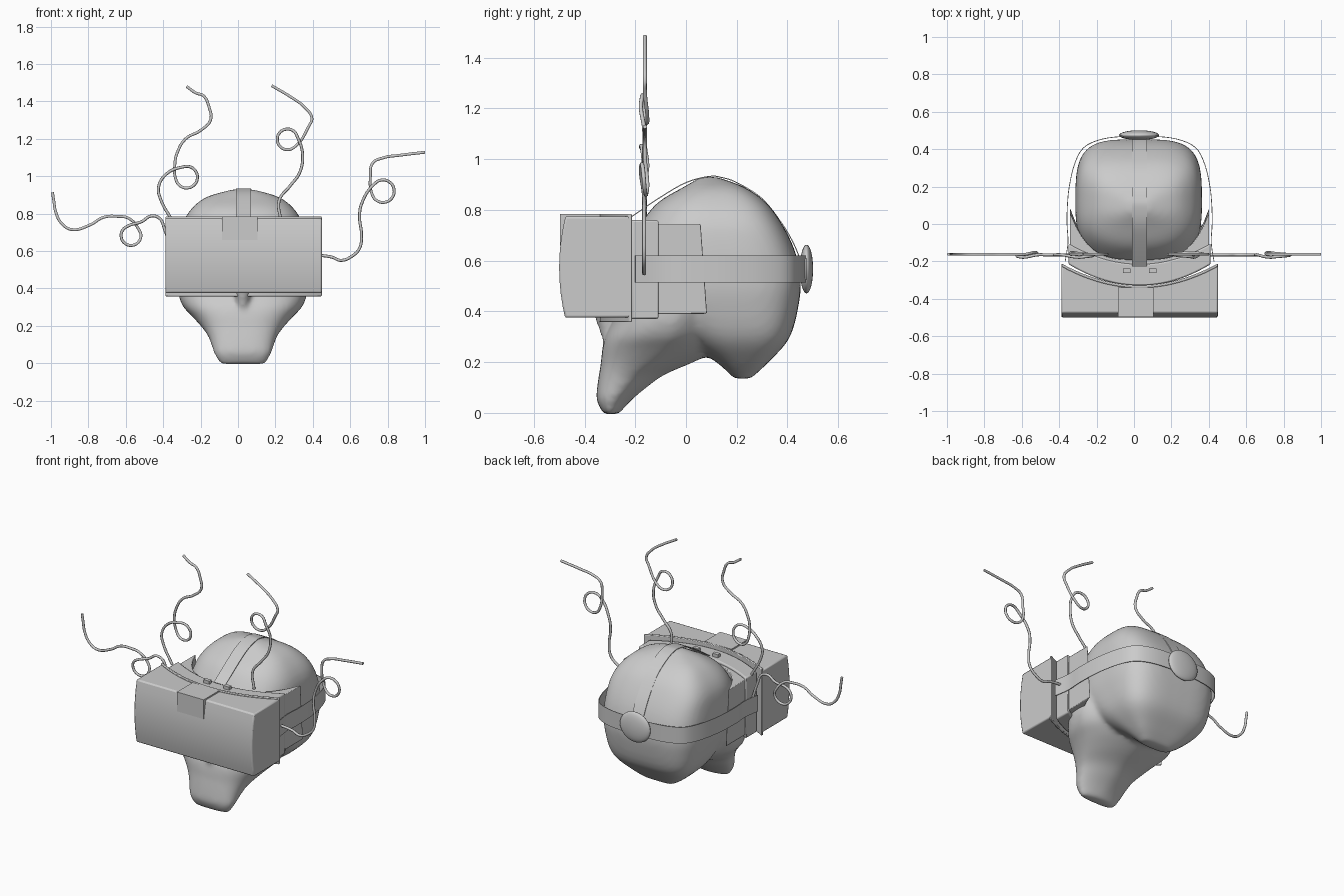
import bpy, bmesh, math
from mathutils import Vector, Matrix

if "Cube" in bpy.data.objects:
    bpy.data.objects.remove(bpy.data.objects["Cube"])

CX = 0.03             # the head and headset sit slightly right of the origin
shade = []


def add_object(name, bm):
    bmesh.ops.recalc_face_normals(bm, faces=bm.faces[:])
    me = bpy.data.meshes.new(name)
    bm.to_mesh(me)
    bm.free()
    ob = bpy.data.objects.new(name, me)
    bpy.context.collection.objects.link(ob)
    return ob


def loft(bm, rings):
    """Skin closed rings of equal length and cap both ends."""
    vs = [[bm.verts.new(p) for p in r] for r in rings]
    n = len(vs[0])
    for a, b in zip(vs, vs[1:]):
        for i in range(n):
            bm.faces.new((a[i], a[(i + 1) % n], b[(i + 1) % n], b[i]))
    bm.faces.new(vs[0])
    bm.faces.new(vs[-1])


def spline(pts, steps=4):
    """Catmull-Rom interpolation of tuples of any length."""
    p = [Vector(q) for q in pts]
    p = [p[0]] + p + [p[-1]]
    out = []
    for i in range(1, len(p) - 2):
        a, b, c, d = p[i - 1:i + 3]
        for k in range(steps):
            t = k / steps
            out.append(0.5 * (2 * b + (c - a) * t + (2 * a - 5 * b + 4 * c - d) * t * t
                              + (3 * b - a - 3 * c + d) * t ** 3))
    return out + [p[-2]]


def oval_stack(bm, table, front_power, back_power):
    """Stack of superellipses from rows of z, front y, back y, half width."""
    rings = []
    for z, y0, y1, hw in spline(table):
        ring = []
        for k in range(64):
            a = math.tau * k / 64
            c, s = math.cos(a), math.sin(a)
            e = 2 / (front_power if s < 0 else back_power)
            ring.append((CX - .005 + hw * math.copysign(abs(c) ** e, c),
                         (y0 + y1) / 2 + (y1 - y0) / 2 * math.copysign(abs(s) ** e, s), z))
        rings.append(ring)
    loft(bm, rings)


def visor(name, hw, levels, front, back, bevel=0.008):
    """Slab whose front and back are curves of u (-1..1) and z."""
    bm = bmesh.new()
    us = [i / 12 - 1 for i in range(25)]
    loft(bm, [[(CX + hw * u, front(u, z), z) for u in us] +
              [(CX + hw * u, back(u, z), z) for u in reversed(us)] for z in levels])
    ob = add_object(name, bm)
    m = ob.modifiers.new("bevel", 'BEVEL')
    m.width, m.segments, m.limit_method = bevel, 2, 'ANGLE'
    m.angle_limit = math.radians(40)
    shade.append(ob)


def ribbon(name, pts, across, thick=0.004):
    """Thin flat band along a path."""
    bm = bmesh.new()
    rows = [(bm.verts.new(p - Vector(across) / 2), bm.verts.new(p + Vector(across) / 2))
            for p in spline(pts)]
    for (a, b), (c, d) in zip(rows, rows[1:]):
        bm.faces.new((a, b, d, c))
    bmesh.ops.recalc_face_normals(bm, faces=bm.faces[:])
    bmesh.ops.solidify(bm, geom=bm.faces[:], thickness=thick)
    shade.append(add_object(name, bm))


def box(name, x, y, z, sx, sy, sz):
    bm = bmesh.new()
    bmesh.ops.create_cube(bm, size=1, matrix=Matrix.Translation((x, y, z)) @ Matrix.Diagonal((sx, sy, sz, 1)))
    return add_object(name, bm)


def wire(name, before, loop, after):
    """Curly wire: run-in points, one loop (x, z, radius, start, sweep), run-out points."""
    cx, cz, r, start, sweep = loop
    pts = [(x, -0.165, z) for x, z in before]
    for k in range(8):
        a = math.radians(start + sweep * k / 7)
        pts.append((cx + r * math.cos(a), -0.178 + 0.026 * k / 7, cz + r * math.sin(a)))
    pts += [(x, -0.162, z) for x, z in after]
    cu = bpy.data.curves.new(name, 'CURVE')
    cu.dimensions = '3D'
    cu.bevel_depth, cu.bevel_resolution, cu.resolution_u, cu.use_fill_caps = 0.008, 2, 6, True
    s = cu.splines.new('BEZIER')
    s.bezier_points.add(len(pts) - 1)
    for b, p in zip(s.bezier_points, pts):
        b.co = p
        b.handle_left_type = b.handle_right_type = 'AUTO'
    bpy.context.collection.objects.link(bpy.data.objects.new(name, cu))


# Head: cranium, face with jaw, and nose fused into one smooth skin
bm = bmesh.new()
oval_stack(bm, [(.135, .19, .255, .1), (.2, .12, .325, .19), (.3, -.03, .41, .285), (.45, -.2, .448, .33),
                (.55, -.24, .45, .338), (.65, -.23, .425, .336), (.75, -.175, .375, .32),
                (.83, -.11, .315, .27), (.89, -.01, .23, .19), (.93, .06, .12, .05)], 2.6, 3.8)
oval_stack(bm, [(-.005, -.325, -.265, .12), (.05, -.352, -.215, .152), (.1, -.35, -.155, .168),
                (.15, -.343, -.085, .188), (.2, -.335, .03, .225), (.25, -.33, .13, .27),
                (.3, -.318, .18, .317), (.36, -.29, .19, .342), (.42, -.275, .2, .345), (.5, -.27, .2, .34),
                (.62, -.25, .2, .32), (.72, -.17, .15, .26)], 2.8, 1.6)
bmesh.ops.create_cone(bm, cap_ends=True, segments=16, radius1=.02, radius2=.06, depth=.12,
                      matrix=Matrix.Translation((CX - .005, -.315, .36)))
head = add_object("head", bm)
m = head.modifiers.new("fuse", 'REMESH')
m.mode, m.voxel_size, m.use_smooth_shade = 'VOXEL', 0.014, True
m = head.modifiers.new("soften", 'SMOOTH')
m.factor, m.iterations = 0.5, 10

# Headset: bulged front box, curved rim, middle body and face pad with side flaps
rear = lambda u, z: -.33 + .115 * u * u
visor("headset_box", .418, [.375, .42, .47, .52, .572, .62, .67, .72, .775],
      lambda u, z: -.5 + .024 * ((z - .572) / .2) ** 2, rear)
visor("headset_rim", .418, [.358, .784], lambda u, z: rear(u, z) - .012,
      lambda u, z: rear(u, z) + .004, .004)
visor("headset_body", .38, [.37, .76], rear, lambda u, z: -.215 + .11 * u * u)
visor("face_pad", .372, [.39, .745], lambda u, z: -.25 + .12 * u * u,
      lambda u, z: -.19 + (.23 + .07 * (.745 - z)) * abs(u) ** 4 + .02 * u * u, .004)

# Camera cover folded over the top front edge
box("camera_cover_front", .01, -.486, .722, .19, .022, .124)
box("camera_cover_top", .01, -.416, .777, .19, .155, .014)

# Straps, with the back pad and the small strap buckles
half = [(.4, -.2), (.385, -.1), (.39, 0), (.388, .1), (.378, .2), (.35, .32), (.3, .41),
        (.2, .456), (.06, .472)]
ribbon("side_strap", [(CX + x, y, .567) for x, y in half] +
       [(CX - x, y, .567) for x, y in reversed(half)], (0, 0, .105))
ribbon("top_strap", [(CX, y, z) for y, z in [(-.23, .765), (-.1, .853), (0, .91), (.09, .934), (.14, .93), (.2, .91),
                     (.3, .847), (.38, .747), (.43, .66), (.465, .57)]], (.08, 0, 0))
bm = bmesh.new()
bmesh.ops.create_uvsphere(bm, u_segments=32, v_segments=16, radius=1,
                          matrix=Matrix.Translation((CX - .003, .475, .567)) @ Matrix.Diagonal((.107, .026, .096, 1)))
shade.append(add_object("back_pad", bm))
for i, dx in enumerate((-.07, .07)):
    box("strap_buckle_%d" % i, CX + dx, -.25, .765, .04, .025, .03)

# Four curly loose wires
wire("wire_upper_left", [(-.35, .76), (-.415, .88), (-.425, .94), (-.385, 1.01)],
     (-.275, .995, .058, 110, -270), [(-.338, 1.06), (-.325, 1.125), (-.28, 1.2), (-.2, 1.245), (-.147, 1.3),
      (-.155, 1.37), (-.185, 1.43), (-.225, 1.445), (-.275, 1.48)])
wire("wire_upper_right", [(.23, .76), (.22, .87), (.28, .95), (.33, 1.02), (.345, 1.12)],
     (.265, 1.197, .055, 10, 300), [(.38, 1.27), (.395, 1.31), (.355, 1.37), (.28, 1.425), (.18, 1.484)])
wire("wire_side_left", [(-.36, .62), (-.392, .715), (-.42, .775), (-.465, .787), (-.515, .757)],
     (-.572, .683, .053, 110, 290), [(-.585, .775), (-.64, .785), (-.72, .78), (-.79, .74), (-.89, .715),
      (-.945, .75), (-.975, .81), (-.985, .87), (-.992, .914)])
wire("wire_side_right", [(.38, .58), (.5, .568), (.55, .55), (.61, .573), (.65, .615), (.66, .69), (.65, .78),
      (.66, .85)], (.775, .92, .06, 140, -300), [(.708, 1.005), (.72, 1.07), (.775, 1.098), (.865, 1.112), (1, 1.128)])

# Smooth shading with crisp edges
for ob in shade:
    ob.select_set(True)
bpy.context.view_layer.objects.active = shade[0]
bpy.ops.object.shade_smooth_by_angle(angle=math.radians(35))
